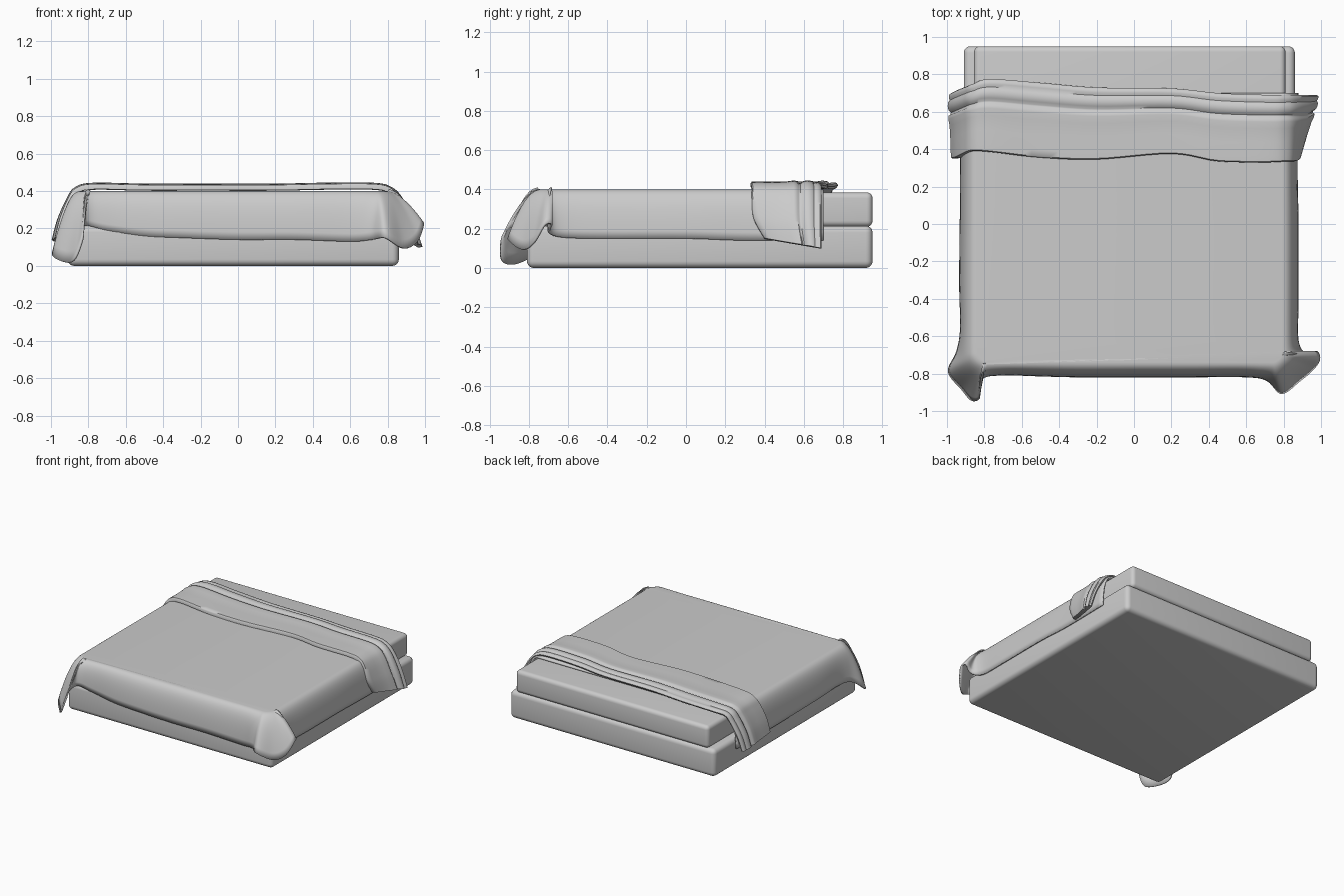
import bpy, bmesh
from mathutils import Vector

if "Cube" in bpy.data.objects:
    bpy.data.objects.remove(bpy.data.objects["Cube"])


def finish(bm, name, angle=0.7):
    bmesh.ops.remove_doubles(bm, verts=bm.verts, dist=0.0005)
    bmesh.ops.recalc_face_normals(bm, faces=bm.faces)
    me = bpy.data.meshes.new(name)
    bm.to_mesh(me)
    bm.free()
    ob = bpy.data.objects.new(name, me)
    bpy.context.collection.objects.link(ob)
    bpy.ops.object.select_all(action='DESELECT')
    ob.select_set(True)
    bpy.context.view_layer.objects.active = ob
    bpy.ops.object.shade_smooth_by_angle(angle=angle)
    return ob


def slab(name, lo, hi, radius):
    bm = bmesh.new()
    bmesh.ops.create_cube(bm, size=1)
    for v in bm.verts:
        v.co = Vector([(a + b) / 2 + c * (b - a) for a, b, c in zip(lo, hi, v.co)])
    bmesh.ops.bevel(bm, geom=bm.edges[:], offset=radius, segments=5, profile=0.5, affect='EDGES')
    return finish(bm, name)


def spline(pts, n):
    """Catmull-Rom through tuples of any length."""
    pts = [Vector(p) for p in pts]
    out = []
    for i in range(len(pts) - 1):
        a, b, c, d = pts[max(i - 1, 0)], pts[i], pts[i + 1], pts[min(i + 2, len(pts) - 1)]
        for k in range(n):
            t = k / n
            out.append(0.5 * (2 * b + (c - a) * t + (2 * a - 5 * b + 4 * c - d) * t ** 2
                              + (3 * b - a - 3 * c + d) * t ** 3))
    return out + [pts[-1]]


# bed base and mattress
slab("bed_base", (-0.91, -0.81, 0), (0.86, 0.95, 0.215), 0.035)
slab("mattress", (-0.855, -0.76, 0.21), (0.81, 0.95, 0.385), 0.03)

# blanket: flat top, rounded shoulder, falling to a hem that flares at the front corners
hem = [(0.88, 0.70, 0.14), (0.875, 0.3, 0.14), (0.88, 0, 0.15), (0.88, -0.4, 0.15), (0.88, -0.62, 0.155),
       (0.92, -0.69, 0.18), (0.98, -0.68, 0.225), (0.995, -0.725, 0.22), (0.96, -0.78, 0.13),
       (0.89, -0.84, 0.095), (0.79, -0.91, 0.15), (0.71, -0.84, 0.14), (0.6, -0.82, 0.13),
       (0.3, -0.82, 0.14), (0, -0.82, 0.14), (-0.3, -0.82, 0.15), (-0.5, -0.815, 0.16),
       (-0.7, -0.81, 0.19), (-0.81, -0.83, 0.215), (-0.825, -0.93, 0.18), (-0.87, -0.945, 0.05),
       (-0.92, -0.89, 0.02), (-0.995, -0.79, 0.06), (-0.95, -0.68, 0.14), (-0.93, -0.55, 0.155),
       (-0.935, -0.3, 0.15), (-0.93, 0.2, 0.14), (-0.93, 0.70, 0.14)]
TOP, STEPS, RIM = 0.40, 12, 0.05
bm = bmesh.new()
columns = []
for p in spline(hem, 6):
    core = Vector((min(max(p.x, -0.79), 0.74), max(p.y, -0.69), TOP))
    out = Vector((p.x - core.x, p.y - core.y, 0)).normalized()
    shoulder = core + out * RIM
    reach = Vector((p.x - shoulder.x, p.y - shoulder.y, 0)).length
    ctrl = shoulder + out * min(reach, 0.085)
    col = []
    for k in range(STEPS + 1):
        t = k / STEPS
        col.append(bm.verts.new((1 - t) ** 2 * shoulder + 2 * t * (1 - t) * ctrl + t * t * p))
    columns.append(col)
for a, b in zip(columns, columns[1:]):
    for k in range(STEPS):
        bm.faces.new((a[k], a[k + 1], b[k + 1], b[k]))
bm.faces.new([c[0] for c in columns])
bmesh.ops.recalc_face_normals(bm, faces=bm.faces)
if max(bm.faces, key=lambda f: f.calc_area()).normal.z < 0:
    bmesh.ops.reverse_faces(bm, faces=bm.faces)
me = bpy.data.meshes.new("blanket")
bm.to_mesh(me)
bm.free()
blanket = bpy.data.objects.new("blanket", me)
bpy.context.collection.objects.link(blanket)
mod = blanket.modifiers.new("thickness", 'SOLIDIFY')
mod.thickness, mod.offset = 0.012, -1
bpy.context.view_layer.objects.active = blanket
blanket.select_set(True)
bpy.ops.object.shade_smooth_by_angle(angle=0.8)

# folded-back band: stations (x, z, front y, back y, sideways flare, sag)
stations = [(-0.965, 0.15, 0.35, 0.70, -0.015, 0.02), (-0.94, 0.25, 0.355, 0.715, -0.01, 0.01),
            (-0.9, 0.35, 0.375, 0.735, 0, 0), (-0.86, 0.405, 0.39, 0.75, 0, 0),
            (-0.77, 0.425, 0.385, 0.775, 0, 0), (-0.5, 0.42, 0.355, 0.755, 0, 0),
            (-0.2, 0.42, 0.345, 0.73, 0, 0), (0.2, 0.42, 0.375, 0.725, 0, 0),
            (0.45, 0.425, 0.335, 0.70, 0, 0), (0.72, 0.425, 0.33, 0.69, 0, 0),
            (0.81, 0.405, 0.335, 0.69, 0, 0), (0.85, 0.35, 0.335, 0.69, 0.02, 0),
            (0.875, 0.25, 0.345, 0.69, 0.06, 0.02), (0.89, 0.15, 0.40, 0.69, 0.09, 0.05)]
# cross-section of the fold: (fraction from front to back, height off the blanket)
section = [(0, -0.015), (0, 0.005), (0.015, 0.013), (0.1, 0.014), (0.3, 0.013), (0.5, 0.014), (0.6, 0.019),
           (0.655, 0.016), (0.675, 0.006), (0.7, 0.004), (0.74, 0.016), (0.8, 0.02), (0.86, 0.016),
           (0.89, 0.007), (0.93, 0.011), (0.98, 0.008), (1, -0.004), (0.98, -0.016), (0.5, -0.018)]
path = spline(stations, 6)
bm = bmesh.new()
rings = []
for i, s in enumerate(path):
    d = path[min(i + 1, len(path) - 1)] - path[max(i - 1, 0)]
    n = Vector((-d[1], d[0])).normalized()
    rings.append([bm.verts.new((s[0] + s[4] * v + n.x * h, s[2] + (s[3] - s[2]) * v,
                                s[1] - s[5] * v + n.y * h)) for v, h in section])
for a, b in zip(rings, rings[1:]):
    for k in range(len(section)):
        j = (k + 1) % len(section)
        bm.faces.new((a[k], a[j], b[j], b[k]))
bm.faces.new(rings[0])
bm.faces.new(rings[-1])
finish(bm, "folded_band", 0.9)
